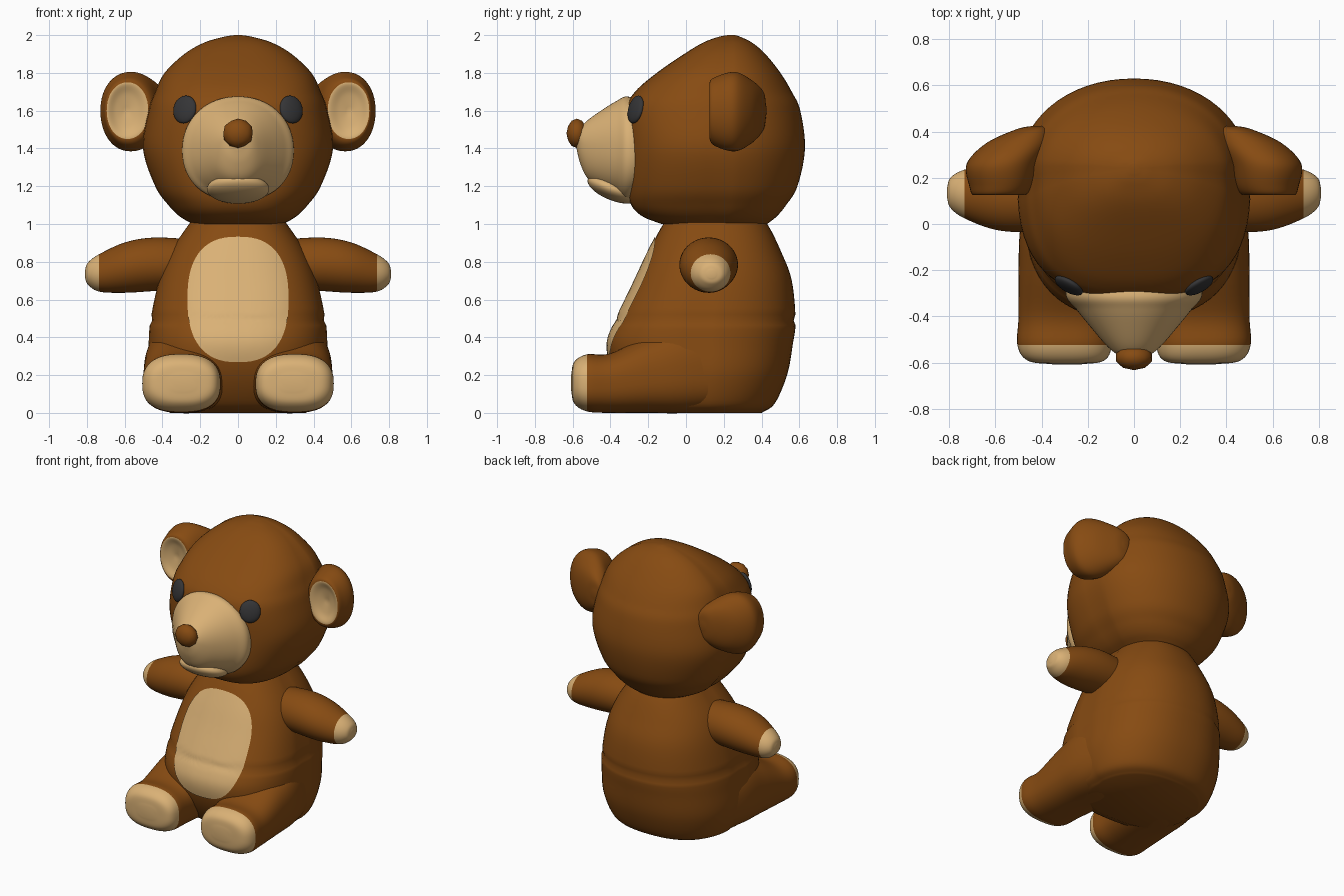
import bpy, bmesh, math
from mathutils import Vector

default_cube = bpy.data.objects.get("Cube")
if default_cube:
    bpy.data.objects.remove(default_cube)

SEGS, STEPS = 64, 6


def material(name, rgb):
    m = bpy.data.materials.new(name)
    m.use_nodes = True
    m.diffuse_color = (*rgb, 1)
    m.node_tree.nodes["Principled BSDF"].inputs["Base Color"].default_value = (*rgb, 1)
    return m


BROWN = material("brown plush", (0.24, 0.07, 0.006))
TAN = material("tan plush", (0.70, 0.44, 0.18))
DARK = material("dark grey eye", (0.035, 0.035, 0.037))


def finish(name, bm, mats):
    """Turn a bmesh into a smooth-shaded object."""
    bmesh.ops.recalc_face_normals(bm, faces=bm.faces)
    me = bpy.data.meshes.new(name)
    bm.to_mesh(me)
    bm.free()
    for m in mats:
        me.materials.append(m)
    ob = bpy.data.objects.new(name, me)
    bpy.context.collection.objects.link(ob)
    bpy.ops.object.select_all(action="DESELECT")
    ob.select_set(True)
    bpy.context.view_layer.objects.active = ob
    bpy.ops.object.shade_smooth_by_angle(angle=math.radians(40))
    return ob


def spline(rows):
    """Catmull-Rom samples through the stations, as (parameter, station)."""
    pts = [Vector(r) for r in rows]
    for i in range(len(pts) - 1):
        b, c = pts[i], pts[i + 1]
        a = pts[i - 1] if i else b * 2 - c
        d = pts[i + 2] if i + 2 < len(pts) else c * 2 - b
        for k in range(STEPS):
            t = k / STEPS
            yield i + t, (b * 2 + (c - a) * t + (a * 2 - b * 5 + c * 4 - d) * t ** 2
                          + (b * 3 - a - c * 3 + d) * t ** 3) / 2
    yield len(pts) - 1, pts[-1]


def loft(name, axis, rows, mats, power=(2, 2), tip=0, side=1, seams=(), groove=None):
    """Skin superellipse rings. A row is: position, low, middle, high, centre, half width."""
    bm = bmesh.new()
    rings, params = [], []
    for s, (t, lo, mid, hi, centre, half) in spline(rows):
        ring = []
        for i in range(SEGS):
            a = math.tau * i / SEGS
            ca, sa = math.cos(a), math.sin(a)
            p = power[0] if sa < 0 else power[1]
            shrink = (0.98 if i in seams else 1) * (0.98 if s == groove else 1)
            v = centre + half * math.copysign(abs(ca) ** (2 / p), ca) * shrink
            u = mid + (hi - mid if sa > 0 else mid - lo) * math.copysign(abs(sa) ** (2 / p), sa) * shrink
            x, y, z = {"x": (t, v, u), "y": (v, t, u), "z": (v, u, t)}[axis]
            ring.append(bm.verts.new((x * side, y, z)))
        rings.append(ring)
        params.append(s)
    for r in range(len(rings) - 1):
        for i in range(SEGS):
            j = (i + 1) % SEGS
            f = bm.faces.new((rings[r][i], rings[r][j], rings[r + 1][j], rings[r + 1][i]))
            f.material_index = int(params[r] < tip)
    bm.faces.new(rings[0]).material_index = int(tip > 0)
    bm.faces.new(rings[-1])
    return finish(name, bm, mats)


def blob(name, centre, radii, mat, turn=None, detail=4):
    """Flattened ball, optionally turned."""
    bm = bmesh.new()
    bmesh.ops.create_icosphere(bm, subdivisions=detail, radius=1)
    bmesh.ops.scale(bm, vec=radii, verts=bm.verts)
    if turn:
        bm.transform(turn.to_matrix().to_4x4())
    bmesh.ops.translate(bm, vec=centre, verts=bm.verts)
    return finish(name, bm, [mat])


SIDE_SEAMS = (0, SEGS // 2)
FRONT_SEAM = (SEGS * 3 // 4,)

# Sitting body
body = loft("body", "z", [
    (0.0, -0.20, 0.08, 0.40, 0, 0.36),
    (0.05, -0.29, 0.07, 0.47, 0, 0.43),
    (0.2, -0.38, 0.07, 0.535, 0, 0.475),
    (0.36, -0.415, 0.07, 0.565, 0, 0.475),
    (0.49, -0.37, 0.07, 0.58, 0, 0.465),
    (0.7, -0.27, 0.10, 0.56, 0, 0.42),
    (0.85, -0.20, 0.12, 0.505, 0, 0.36),
    (1.0, -0.12, 0.14, 0.43, 0, 0.26),
    (1.08, -0.05, 0.14, 0.35, 0, 0.20)], [BROWN],
    power=(2.5, 2.3), seams=SIDE_SEAMS, groove=4)

# Head
head = loft("head", "z", [
    (1.0, -0.13, 0.18, 0.43, 0, 0.24),
    (1.04, -0.23, 0.19, 0.48, 0, 0.31),
    (1.1, -0.29, 0.2, 0.53, 0, 0.37),
    (1.2, -0.315, 0.2, 0.59, 0, 0.44),
    (1.4, -0.32, 0.2, 0.63, 0, 0.505),
    (1.6, -0.32, 0.2, 0.605, 0, 0.475),
    (1.7, -0.27, 0.21, 0.56, 0, 0.44),
    (1.8, -0.155, 0.22, 0.5, 0, 0.39),
    (1.9, -0.01, 0.23, 0.42, 0, 0.285),
    (1.96, 0.09, 0.24, 0.35, 0, 0.18),
    (1.99, 0.17, 0.24, 0.29, 0, 0.08),
    (2.0, 0.22, 0.24, 0.26, 0, 0.02)], [BROWN],
    power=(2.7, 2.1), seams=SIDE_SEAMS)

# Muzzle, lower lip and nose
loft("muzzle", "y", [
    (-0.58, 1.40, 1.44, 1.48, 0, 0.03),
    (-0.56, 1.32, 1.43, 1.51, 0, 0.08),
    (-0.52, 1.24, 1.41, 1.55, 0, 0.125),
    (-0.45, 1.19, 1.40, 1.6, 0, 0.185),
    (-0.37, 1.15, 1.39, 1.65, 0, 0.25),
    (-0.31, 1.12, 1.39, 1.675, 0, 0.295),
    (-0.22, 1.16, 1.39, 1.64, 0, 0.28)], [TAN],
    power=(2.2, 2.1), seams=FRONT_SEAM)
tilt = Vector((0, -1, 0)).rotation_difference(Vector((0, -1, 0.4)))
blob("lower_lip", (0, -0.385, 1.185), (0.165, 0.145, 0.06), TAN, tilt)
blob("nose", (0, -0.578, 1.48), (0.082, 0.055, 0.078), BROWN, detail=2)

bpy.context.view_layer.update()

for label, side in (("left", 1), ("right", -1)):
    # Eye set flat on the head surface
    _, spot, normal, _ = head.closest_point_on_mesh(Vector((0.29 * side, -0.28, 1.61)))
    blob(label + "_eye", spot, (0.068, 0.025, 0.075), DARK,
         Vector((0, -1, 0)).rotation_difference(normal))

    # Cupped ear with a tan lining
    loft(label + "_ear", "y", [
        (0.16, 1.59, 1.6, 1.61, 0.59, 0.01),
        (0.145, 1.51, 1.6, 1.69, 0.59, 0.06),
        (0.125, 1.45, 1.6, 1.75, 0.585, 0.11),
        (0.16, 1.41, 1.6, 1.78, 0.575, 0.137),
        (0.26, 1.385, 1.6, 1.805, 0.565, 0.16),
        (0.35, 1.43, 1.6, 1.76, 0.50, 0.14),
        (0.41, 1.5, 1.6, 1.7, 0.44, 0.07),
        (0.425, 1.58, 1.6, 1.62, 0.42, 0.02)], [BROWN, TAN],
        power=(2.1, 2.1), tip=2, side=side, seams=())

    # Arm with a tan paw
    loft(label + "_arm", "x", [
        (0.81, 0.715, 0.735, 0.755, 0.135, 0.02),
        (0.795, 0.68, 0.735, 0.795, 0.135, 0.065),
        (0.735, 0.642, 0.74, 0.84, 0.13, 0.105),
        (0.6, 0.636, 0.77, 0.902, 0.12, 0.145),
        (0.45, 0.645, 0.785, 0.928, 0.12, 0.155),
        (0.25, 0.66, 0.78, 0.92, 0.12, 0.14)], [BROWN, TAN], tip=2, side=side)

    # Leg with a tan sole
    loft(label + "_leg", "y", [
        (-0.608, 0.12, 0.16, 0.2, 0.29, 0.06),
        (-0.592, 0.05, 0.16, 0.27, 0.295, 0.165),
        (-0.525, 0.008, 0.155, 0.31, 0.3, 0.205),
        (-0.4, 0.0, 0.16, 0.315, 0.295, 0.205),
        (-0.2, 0.0, 0.19, 0.41, 0.28, 0.22),
        (0.0, 0.0, 0.21, 0.47, 0.27, 0.22),
        (0.25, 0.03, 0.2, 0.4, 0.25, 0.18)], [BROWN, TAN],
        power=(2.6, 2.5), tip=2, side=side)

# Belly patch draped on the body front
bm = bmesh.new()
rings = []
for r in range(1, 17):
    ring = []
    for i in range(SEGS):
        a = math.tau * i / SEGS
        ca, sa = math.cos(a), math.sin(a)
        x = 0.265 * r / 16 * math.copysign(abs(ca) ** 0.8, ca)
        z = 0.6 + 0.33 * r / 16 * math.copysign(abs(sa) ** 0.8, sa)
        _, hit, normal, _ = body.ray_cast(Vector((x, -2, z)), Vector((0, 1, 0)))
        ring.append(bm.verts.new(hit + normal * 0.006))
    rings.append(ring)
bm.faces.new(rings[0])
for a, b in zip(rings, rings[1:]):
    for i in range(SEGS):
        j = (i + 1) % SEGS
        bm.faces.new((a[i], a[j], b[j], b[i]))
finish("belly_patch", bm, [TAN])
